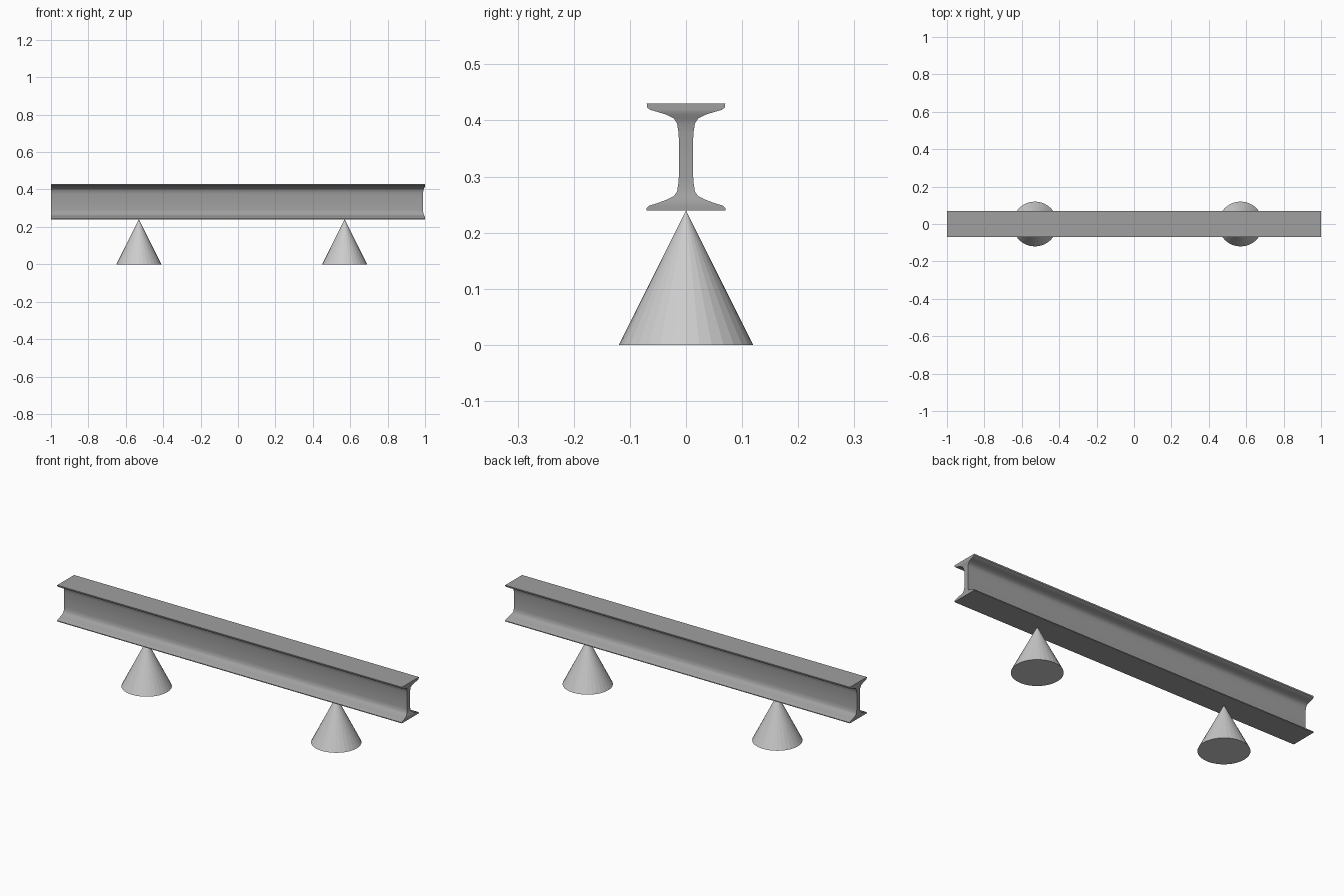
import bpy, math

if "Cube" in bpy.data.objects:
    bpy.data.objects.remove(bpy.data.objects["Cube"])

# Half cross-section of the rolled beam, bottom to top: (half width, height, recess at the right end)
half = [
    (0.070, 0.240, 0), (0.070, 0.244, 0), (0.066, 0.248, 0), (0.050, 0.253, 0.001),
    (0.034, 0.259, 0.003), (0.022, 0.265, 0.006), (0.016, 0.273, 0.009), (0.013, 0.292, 0.011),
    (0.0125, 0.335, 0.012),
    (0.013, 0.376, 0.011), (0.016, 0.395, 0.009), (0.022, 0.404, 0.006), (0.034, 0.410, 0.003),
    (0.050, 0.415, 0.001), (0.064, 0.419, 0), (0.069, 0.423, 0), (0.070, 0.430, 0),
]

def mesh_object(name, verts, faces):
    me = bpy.data.meshes.new(name)
    me.from_pydata(verts, [], faces)
    ob = bpy.data.objects.new(name, me)
    bpy.context.collection.objects.link(ob)
    return ob

# Beam: four vertices per profile row (left/right end, front/back side)
verts, faces = [], []
for y, z, r in half:
    verts += [(-1, -y, z), (1 - r, -y, z), (1 - r, y, z), (-1, y, z)]
for i in range(len(half) - 1):
    a, b = 4 * i, 4 * i + 4
    for k in range(4):
        n = (k + 1) % 4
        faces.append((a + k, a + n, b + n, b + k))
t = 4 * (len(half) - 1)
faces += [(3, 2, 1, 0), (t, t + 1, t + 2, t + 3)]
beam = mesh_object("steel_beam", verts, faces)

steel = bpy.data.materials.new("dark_steel")
steel.diffuse_color = (0.35, 0.35, 0.35, 1)
steel.use_nodes = True
steel.node_tree.nodes["Principled BSDF"].inputs["Base Color"].default_value = steel.diffuse_color
beam.data.materials.append(steel)
bpy.context.view_layer.objects.active = beam
beam.select_set(True)
bpy.ops.object.shade_smooth_by_angle(angle=math.radians(40))

# Cone supports touching the underside of the beam
for name, x in (("left_support", -0.53), ("right_support", 0.57)):
    bpy.ops.mesh.primitive_cone_add(vertices=32, radius1=0.12, radius2=0, depth=0.24,
                                    location=(x, 0, 0.12))
    bpy.context.object.name = name
